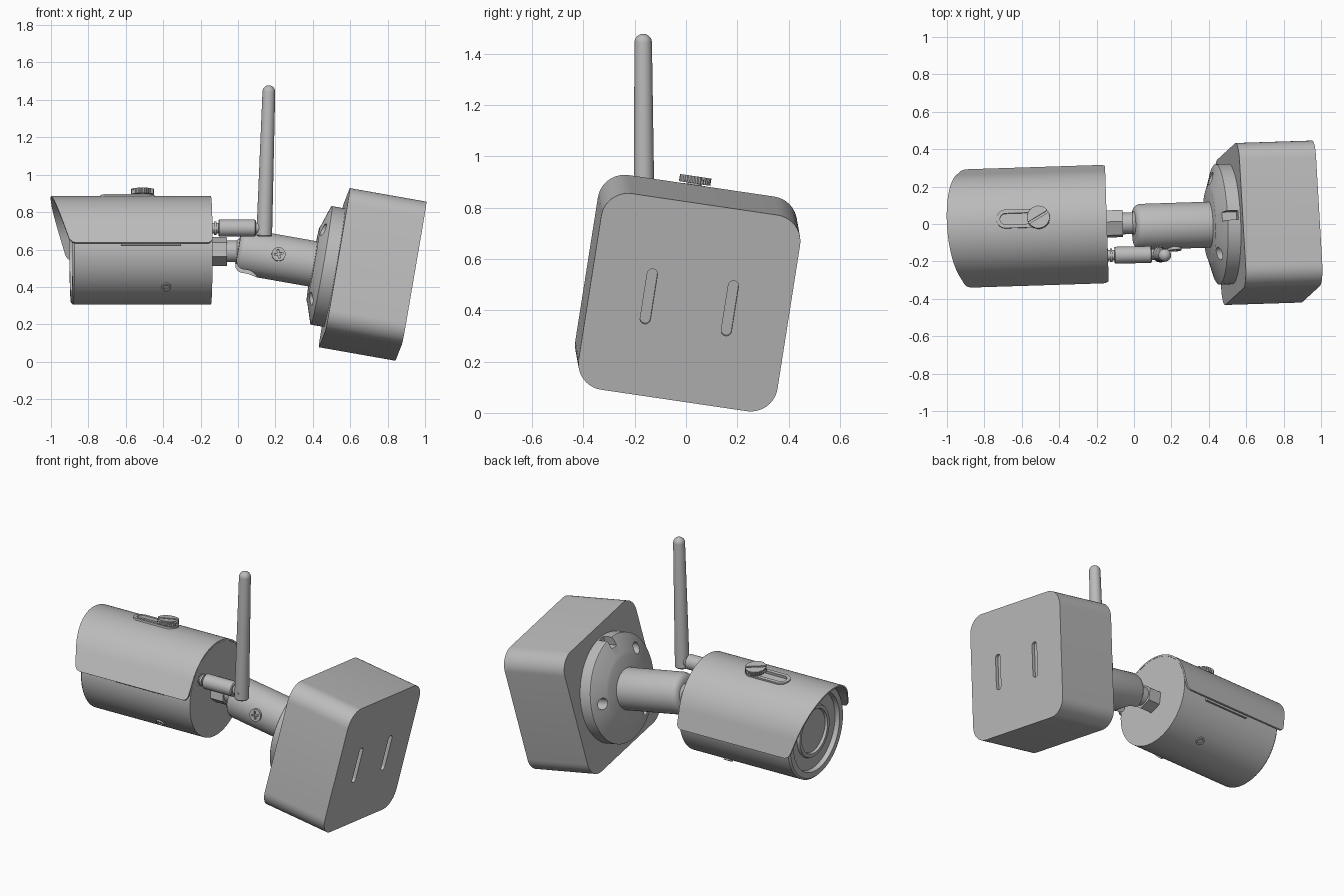
import bpy, bmesh, math
from mathutils import Matrix, Vector

cube = bpy.data.objects.get("Cube")
if cube:
    bpy.data.objects.remove(cube, do_unlink=True)

grey = bpy.data.materials.new("light_grey")
grey.use_nodes = True
grey.diffuse_color = (0.5, 0.5, 0.5, 1)
grey.node_tree.nodes["Principled BSDF"].inputs["Base Color"].default_value = (0.5, 0.5, 0.5, 1)
parts = []


def move(x, y, z):
    return Matrix.Translation((x, y, z))


def turn(degrees, axis):
    return Matrix.Rotation(math.radians(degrees), 4, axis)


def finish(name, bm, matrix):
    bmesh.ops.remove_doubles(bm, verts=bm.verts, dist=1e-5)
    bmesh.ops.recalc_face_normals(bm, faces=bm.faces)
    bm.transform(matrix)
    mesh = bpy.data.meshes.new(name)
    bm.to_mesh(mesh)
    bm.free()
    mesh.materials.append(grey)
    obj = bpy.data.objects.new(name, mesh)
    bpy.context.collection.objects.link(obj)
    parts.append(obj)
    return obj


def lathe(name, profile, matrix, steps=64):
    """Spin (x, radius) points about the local x axis."""
    bm = bmesh.new()
    verts = [bm.verts.new((x, 0, r)) for x, r in profile]
    edges = [bm.edges.new(pair) for pair in zip(verts, verts[1:])]
    bmesh.ops.spin(bm, geom=verts + edges, cent=(0, 0, 0), axis=(1, 0, 0),
                   angle=2 * math.pi, steps=steps)
    return finish(name, bm, matrix)


def rod(name, x0, x1, r, matrix, steps=48):
    return lathe(name, [(x0, 0), (x0, r), (x1, r), (x1, 0)], matrix, steps)


def prism(name, outline, x0, x1, matrix):
    """Extrude a (y, z) outline along the local x axis."""
    bm = bmesh.new()
    face = bm.faces.new([bm.verts.new((x0, y, z)) for y, z in outline])
    new = bmesh.ops.extrude_face_region(bm, geom=[face])["geom"]
    bmesh.ops.translate(bm, vec=(x1 - x0, 0, 0),
                        verts=[v for v in new if isinstance(v, bmesh.types.BMVert)])
    return finish(name, bm, matrix)


def rounded(w, h, r, n=10):
    r = min(r, 0.499 * w, 0.499 * h)
    points = []
    for k, (sy, sz) in enumerate([(1, 1), (-1, 1), (-1, -1), (1, -1)]):
        for i in range(n + 1):
            a = (k + i / n) * math.pi / 2
            points.append((sy * (w / 2 - r) + r * math.cos(a),
                           sz * (h / 2 - r) + r * math.sin(a)))
    return points


def cut(obj, cutter):
    mod = obj.modifiers.new("cut", 'BOOLEAN')
    mod.object = cutter
    mod.operation = 'DIFFERENCE'
    mod.solver = 'EXACT'
    bpy.context.view_layer.objects.active = obj
    bpy.ops.object.modifier_apply(modifier=mod.name)
    parts.remove(cutter)
    bpy.data.objects.remove(cutter, do_unlink=True)


cam = move(-0.145, 0, 0.59) @ turn(1.84, 'Z') @ turn(-8.5, 'X')
mount = move(0.515, 0, 0.503) @ turn(1.84, 'Z') @ turn(10, 'Y') @ turn(-8.5, 'X')
up = turn(-90, 'Y')        # local x becomes up
side = turn(-90, 'Z')      # local x becomes -y

# Camera barrel with recessed front glass and lens ring
lathe("camera_barrel", [(-0.72, 0), (-0.72, 0.13), (-0.735, 0.135), (-0.735, 0.155),
                        (-0.72, 0.16), (-0.72, 0.235), (-0.748, 0.24), (-0.748, 0.275),
                        (-0.738, 0.285), (0, 0.285), (0, 0)], cam, 96)

# Sun hood: top arc with tangent skirts and a sloping front edge
R, HALF, CORNER = 0.296, 0.32, 0.03
tangent = math.acos(R / HALF)
foot = Vector((R * math.cos(tangent), R * math.sin(tangent)))
skirt = [Vector((HALF, 0)).lerp(foot, (i / 12) ** 2) for i in range(12)]
arc = [Vector((R * math.cos(a), R * math.sin(a))) for a in
       (tangent + (math.pi - 2 * tangent) * i / 48 for i in range(49))]
section = skirt + arc + [Vector((-p.x, p.y)) for p in reversed(skirt)]
bm = bmesh.new()
rows = []
for p in section:
    d = max(0, CORNER - p.y)
    inset = CORNER - math.sqrt(max(0, CORNER ** 2 - d ** 2))
    front = -0.855 + 0.32 * (R - p.y) + inset
    rows.append([bm.verts.new((x, p.x, p.y)) for x in (front, -inset)])
for a, b in zip(rows, rows[1:]):
    bm.faces.new((a[0], a[1], b[1], b[0]))
hood = finish("sun_hood", bm, cam)
solid = hood.modifiers.new("thickness", 'SOLIDIFY')
solid.thickness = 0.01
solid.offset = -1
hood.data.update()
if sum((f.normal.z * f.area for f in hood.data.polygons)) < 0:
    hood.data.flip_normals()
bpy.context.view_layer.objects.active = hood
bpy.ops.object.modifier_apply(modifier=solid.name)

# Hood adjustment slot and thumb screw
slot = cam @ move(-0.445, 0, 0) @ up
plate = prism("hood_slot_rim", rounded(0.1, 0.29, 0.05), 0.284, 0.303, slot)
for target in (plate, hood):
    cut(target, prism("cutter", rounded(0.06, 0.25, 0.03), 0.286, 0.35, slot))
screw = cam @ move(-0.365, 0, 0) @ up
rod("thumb_screw_stem", 0.28, 0.312, 0.027, screw)
teeth = [((0.059 + 0.003 * (i % 2)) * math.cos(i * math.pi / 32),
          (0.059 + 0.003 * (i % 2)) * math.sin(i * math.pi / 32)) for i in range(64)]
head = prism("thumb_screw_head", teeth, 0.308, 0.336, screw)
cut(head, prism("cutter", rounded(0.012, 0.15, 0.001, 1), 0.326, 0.35, screw @ turn(30, 'X')))

# Hood rails and little barrel screws on both sides
for s, word in ((1, "left"), (-1, "right")):
    prism(word + "_hood_rail", rounded(0.02, 0.016, 0.004, 3), -0.49, -0.17,
          cam @ move(0, s * 0.291, -0.003))
    spot = cam @ move(-0.245, 0, 0) @ turn(s * 40, 'X') @ turn(90, 'Y')
    lathe(word + "_barrel_screw", [(0.28, 0.026), (0.293, 0.026), (0.293, 0.016),
                                   (0.286, 0.016), (0.286, 0)], spot, 24)

# Swivel neck behind the barrel
lathe("neck_hex_nut", [(0, 0), (0, 0.078), (0.085, 0.078), (0.085, 0)], cam, 6)
rod("neck_stem", 0.08, 0.17, 0.058, cam)
lathe("neck_ball", [(0.2 - 0.085 * math.cos(i * math.pi / 16), 0.085 * math.sin(i * math.pi / 16))
                    for i in range(17)], cam, 32)

# Support arm with a slotted socket
arm = lathe("support_arm", [(-0.525, 0), (-0.525, 0.085), (-0.52, 0.103), (-0.508, 0.116),
                            (-0.488, 0.123), (-0.08, 0.123), (-0.08, 0)], mount)
cut(arm, prism("cutter", rounded(0.13, 0.2, 0.06), -0.2, -0.06,
               mount @ move(-0.5, 0, 0) @ up))
bolt = rod("arm_screw", 0.1, 0.134, 0.037, mount @ move(-0.31, 0, 0) @ side)
for a in (20, 110):
    cut(bolt, prism("cutter", rounded(0.01, 0.048, 0.001, 1), 0.124, 0.15,
                    mount @ move(-0.31, 0, 0) @ side @ turn(a, 'X')))

# Mounting flange with screw holes and a key notch
flange = lathe("mount_flange", [(-0.115, 0), (-0.115, 0.2), (-0.108, 0.215), (-0.075, 0.315),
                                (-0.07, 0.322), (0, 0.322), (0, 0)], mount, 96)
for a in (8, 138, 238):
    ang = math.radians(a)
    cut(flange, rod("cutter", -0.2, -0.03, 0.034,
                    mount @ move(0, 0.245 * math.cos(ang), 0.245 * math.sin(ang)), 24))
cut(flange, prism("cutter", rounded(0.05, 0.12, 0.001, 1), -0.2, -0.012, mount @ move(0, 0, 0.33)))

# Junction box with two recessed slots in its rear
box = prism("junction_box", rounded(0.785, 0.785, 0.105), 0, 0.416, mount)
for y in (-0.16, 0.16):
    cut(box, prism("cutter", rounded(0.04, 0.22, 0.02), 0.396, 0.45, mount @ move(0, y, 0)))

# Antenna connector, hinge and whip
plug = move(0, -0.165, 0.715) @ turn(1.0, 'Z')
lathe("antenna_socket", [(-0.15, 0.036), (-0.138, 0.036), (-0.138, 0.028), (-0.128, 0.028),
                         (-0.128, 0.036), (-0.116, 0.036), (-0.116, 0.028), (-0.1, 0.028)], plug, 32)
lathe("antenna_sleeve", [(-0.105, 0), (-0.105, 0.04), (-0.1, 0.045), (0.09, 0.045),
                         (0.095, 0.04), (0.095, 0)], plug, 48)
rod("antenna_hinge", 0.09, 0.14, 0.03, plug)
base, tip = Vector((0.14, -0.163, 0.67)), Vector((0.166, -0.167, 1.478))
length = (tip - base).length
lean = Matrix.Translation(base) @ (tip - base).to_track_quat('X', 'Z').to_matrix().to_4x4()
dome = [(length - 0.034 + 0.034 * math.sin(i * math.pi / 16), 0.034 * math.cos(i * math.pi / 16))
        for i in range(9)]
lathe("antenna_whip", [(0, 0), (0, 0.037), (0.006, 0.042), (0.2, 0.04)] + dome, lean, 48)
rod("antenna_rivet", 0.03, 0.044, 0.008, move(0.141, -0.163, 0.715) @ side, 16)

# Smooth shading with sharp edges
bpy.ops.object.select_all(action='DESELECT')
for obj in parts:
    obj.select_set(True)
bpy.context.view_layer.objects.active = parts[0]
bpy.ops.object.shade_smooth_by_angle(angle=math.radians(30))
